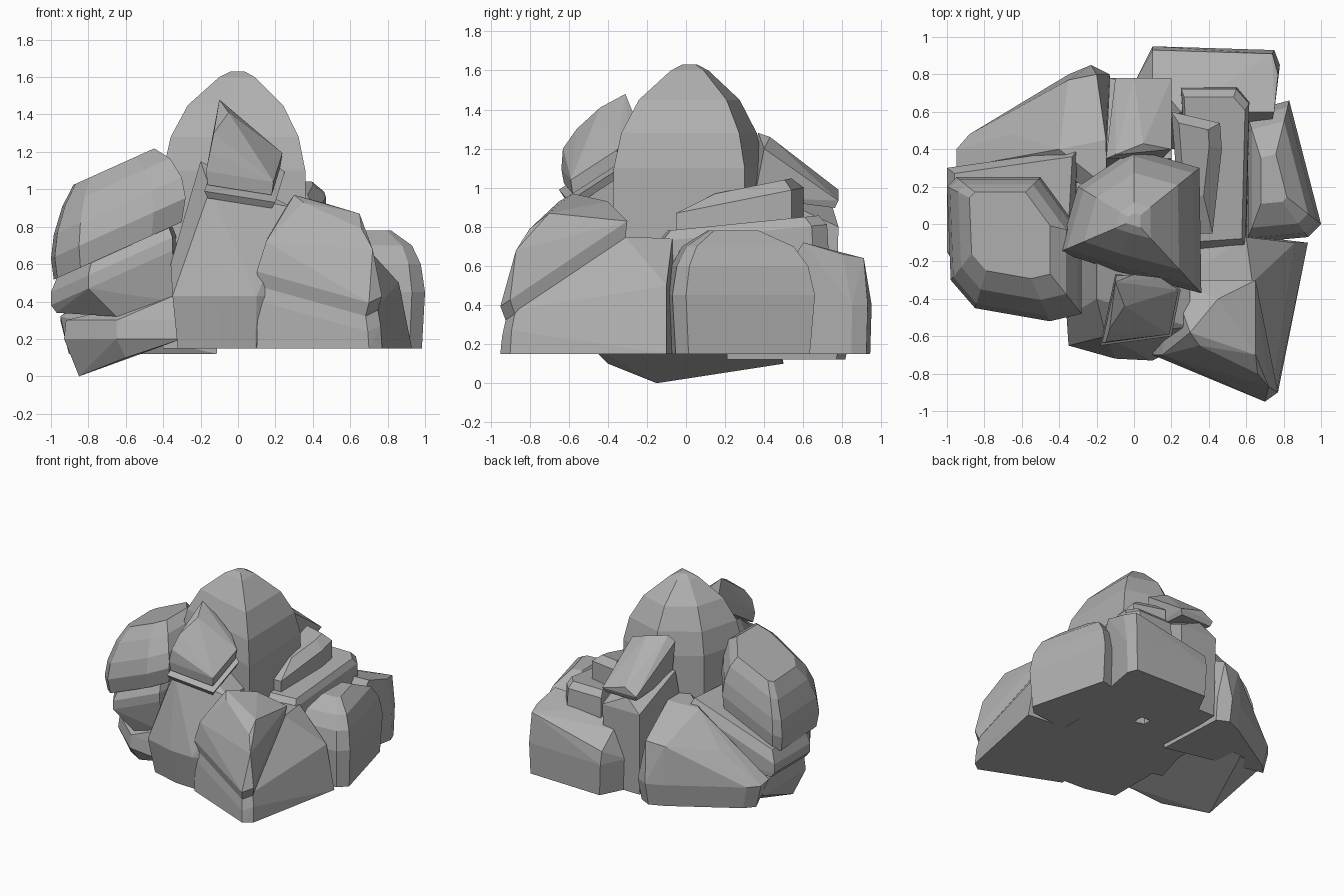
import bpy, bmesh
from mathutils import Vector

# Remove the default cube only
cube = bpy.data.objects.get("Cube")
if cube:
    bpy.data.objects.remove(cube, do_unlink=True)

# One plain stone colour
stone = bpy.data.materials.new("grey_stone")
stone.use_nodes = True
grey = (.43, .43, .43, 1)
stone.diffuse_color = grey
shader = next(node for node in stone.node_tree.nodes if node.type == 'BSDF_PRINCIPLED')
shader.inputs["Base Color"].default_value = grey
shader.inputs["Roughness"].default_value = .9


def rock(name, outline, crown, levels, foot=None, tilt=(0, 0), tips=()):
    """Chiselled rock: the outline, drawn in towards the crown at each level.

    levels pairs a height with how far the outline is drawn in, tilt leans
    those levels, foot is a level base and tips are outlying corners.
    """
    centre = Vector(crown)
    corners = [Vector(tip) for tip in tips]
    for height, inset in levels:
        for corner in outline:
            flat = Vector(corner).lerp(centre, inset)
            corners.append(Vector((flat.x, flat.y, height + flat.dot(Vector(tilt)))))
    if foot is not None:
        corners += [Vector((*corner, foot)) for corner in outline]

    mesh = bmesh.new()
    for corner in corners:
        mesh.verts.new(corner)
    bmesh.ops.convex_hull(mesh, input=mesh.verts[:])
    loose = [vert for vert in mesh.verts if not vert.link_faces]
    bmesh.ops.delete(mesh, geom=loose, context='VERTS')
    # Merge nearly level triangles into broad facets
    bmesh.ops.dissolve_limit(mesh, angle_limit=.05, verts=mesh.verts[:], edges=mesh.edges[:])
    bmesh.ops.recalc_face_normals(mesh, faces=mesh.faces[:])
    data = bpy.data.meshes.new(name)
    mesh.to_mesh(data)
    mesh.free()
    data.materials.append(stone)
    bpy.context.collection.objects.link(bpy.data.objects.new(name, data))


# Tall rounded peak in the middle
rock("central_peak",
     outline=[(-.4, -.15), (-.3, .2), (0, .4), (.35, .3), (.36, -.37), (-.1, -.25)],
     crown=(0, .02),
     levels=[(1.1, 0), (1.28, .1), (1.45, .33), (1.6, .75), (1.63, .9)],
     foot=.15)

# Front column, topped by a leaning slab and spike
rock("front_column",
     outline=[(-.35, -.65), (-.1, -.72), (.1, -.73), (.25, -.65), (.3, .3), (-.35, .3)],
     crown=(0, 0),
     levels=[(.15, .08), (.43, 0)],
     tips=[(-.36, -.5, .6), (.3, -.55, .9), (.3, 0, .9),
           (-.15, -.6, 1), (-.2, -.4, 1.15), (-.2, -.2, 1.15)])
spike_outline = [(-.18, -.65), (.2, -.6), (.25, -.35), (.15, -.28), (-.1, -.27)]
front_bed = (-.25, .7)
rock("front_slab", spike_outline,
     crown=(0, -.4),
     levels=[(1.35, .1), (1.4, 0)],
     tilt=front_bed)
rock("front_spike", spike_outline,
     crown=(0, -.4),
     levels=[(1.42, .1), (1.5, .05)],
     tilt=front_bed,
     tips=[(-.15, -.63, 1.2), (-.13, -.56, 1.3), (-.1, -.31, 1.48),
           (-.05, -.44, 1.41), (0, -.27, 1.38)])

# Boulder at the front right, split along a leaning bed
right_bed = (0, .67)
right_outline = [(.1, -.7), (.7, -.95), (.77, -.9), (.65, -.3), (.2, -.3)]
rock("front_right_base", right_outline,
     crown=(.4, -.5),
     levels=[(.87, .02), (.96, .07)],
     foot=.15,
     tilt=right_bed,
     tips=[(.93, -.1, .15), (.86, -.1, .5), (.6, -.07, .74), (.1, 0, .7), (.1, 0, .15)])
rock("front_right_boulder", right_outline,
     crown=(.4, -.5),
     levels=[(.94, .06), (1.03, 0)],
     tilt=right_bed,
     tips=[(.15, -.7, .72), (.72, -.87, .68), (.66, -.8, .79), (.3, -.58, .97),
           (.65, -.7, .87), (.35, -.65, .93), (.45, -.4, .93)])

# Boulders on the right and at the back right
rock("right_boulder",
     outline=[(1, 0), (.93, -.07), (.6, -.1), (.6, .6), (.83, .66)],
     crown=(.72, .22),
     levels=[(.15, .06), (.45, 0), (.6, .08), (.7, .25), (.78, .65)])
rock("back_right_boulder",
     outline=[(.1, .95), (.75, .93), (.78, .85), (.7, .4), (0, .4), (0, .75)],
     crown=(.5, .7),
     levels=[(.15, .03), (.4, 0)],
     tips=[(.1, .93, .5), (.74, .91, .64), (.77, .8, .66), (.75, .6, .72),
           (.25, .6, .7), (.1, .78, .62)])

# Stepped shelf between the peak and the right boulders
rock("shelf_block",
     outline=[(.3, -.15), (.6, -.13), (.62, .65), (.55, .73), (.25, .73)],
     crown=(.4, .3),
     levels=[(.6, 0), (.74, .02), (.79, .12)],
     foot=.15,
     tilt=(0, .1))
rock("shelf_cap",
     outline=[(.25, -.05), (.42, -.05), (.47, .4), (.46, .54), (.2, .6)],
     crown=(.3, .45),
     levels=[(.7, 0), (.88, 0), (.94, .4)],
     tilt=(0, .2))

# Back spur with its leaning ridge
rock("back_spur",
     outline=[(-.13, .78), (.2, .78), (.2, .3), (-.15, .3)],
     crown=(0, .5),
     levels=[(.15, .05), (.8, 0)],
     tips=[(-.15, .35, 1), (.2, .35, 1), (0, .75, .9)])
rock("back_ridge",
     outline=[(-.15, .35), (.2, .4), (.2, .78), (-.1, .78)],
     crown=(0, .6),
     levels=[(1.43, .1), (1.48, 0)],
     tilt=(0, -.7),
     tips=[(-.1, .37, 1.28), (.05, .43, 1.26), (0, .78, .99),
           (-.12, .35, .95), (.15, .35, .95)])

# Low boulder at the back left
rock("back_left_boulder",
     outline=[(-.95, .4), (-.88, .48), (-.65, .53), (-.35, .8), (-.23, .85), (-.13, .8), (-.1, .2)],
     crown=(-.3, .35),
     levels=[(.12, .07), (.3, 0)],
     tips=[(-.95, .3, .32), (-.65, .48, .53), (-.35, .77, .6), (-.2, .8, .62),
           (-.4, .4, .78), (-.15, .45, .8), (-.15, .2, .8)])

# Stack of leaning beds on the left
left_bed = (.45, 0)
rock("left_bottom_bed",
     outline=[(-.93, .35), (-.93, -.2), (-.65, -.45), (-.3, -.5), (-.3, .45)],
     crown=(-.6, 0),
     levels=[(.2, 0), (.3, .03)],
     tips=[(-.85, -.15, 0), (-.6, -.4, .1), (-.6, .5, .1), (-.3, -.45, .45), (-.3, .4, .45)])
rock("left_middle_bed",
     outline=[(-1, .3), (-1, -.15), (-.8, -.45), (-.35, -.5), (-.3, .4)],
     crown=(-.6, 0),
     levels=[(.83, 0), (.9, 0), (.98, .1)],
     tilt=left_bed,
     tips=[(-.97, .3, .34), (-.97, -.15, .34), (-.65, -.4, .32), (-.33, -.44, .4), (-.3, .4, .4)])
rock("left_boulder",
     outline=[(-1, .2), (-.98, -.3), (-.85, -.45), (-.45, -.52), (-.28, -.48),
              (-.28, -.05), (-.5, .25), (-.95, .25)],
     crown=(-.7, .05),
     levels=[(.96, .05), (1.08, 0), (1.2, .05), (1.33, .2), (1.42, .4)],
     tilt=left_bed)
